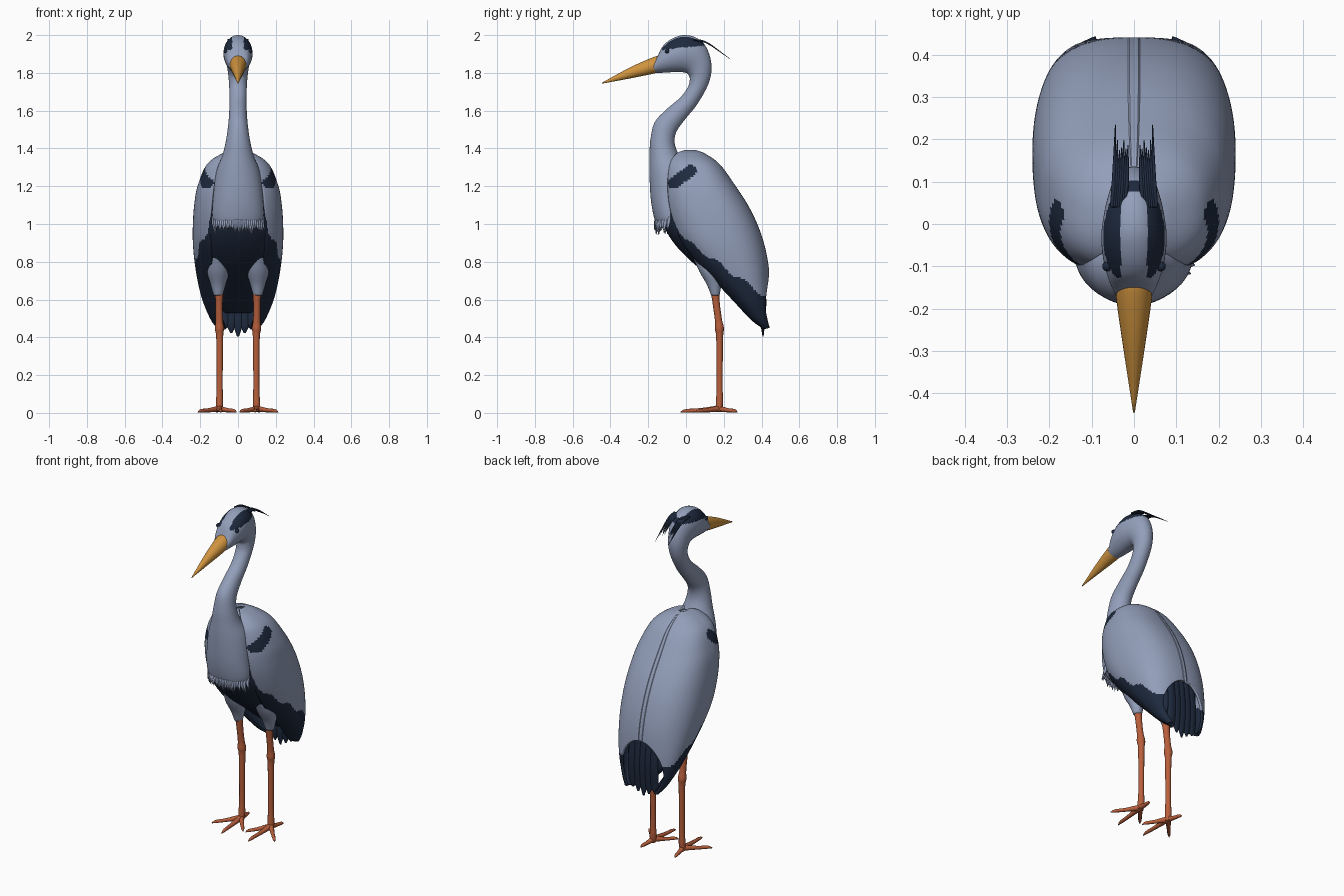
import bpy, bmesh, math, random
from mathutils import Vector

random.seed(4)
if "Cube" in bpy.data.objects:
    bpy.data.objects.remove(bpy.data.objects["Cube"])


def material(name, rgb):
    m = bpy.data.materials.new(name)
    m.use_nodes = True
    m.diffuse_color = (*rgb, 1)
    m.node_tree.nodes["Principled BSDF"].inputs["Base Color"].default_value = (*rgb, 1)
    return m


GREY = material("blue grey plumage", (0.29, 0.345, 0.49))
NAVY = material("dark navy plumage", (0.013, 0.023, 0.048))
YELLOW = material("ochre beak", (0.64, 0.30, 0.05))
ORANGE = material("orange leg", (0.48, 0.115, 0.045))


def spow(v, p):
    return math.copysign(abs(v) ** p, v)


def spline(rows, steps):
    """Smooth interpolation through the section rows."""
    rows = [Vector(r) for r in rows]
    out = []
    for i in range(len(rows) - 1):
        a, b = rows[i], rows[i + 1]
        ta = (b - rows[i - 1]) / 2 if i else b - a
        tb = (rows[i + 2] - a) / 2 if i + 2 < len(rows) else b - a
        for k in range(steps):
            t = k / steps
            out.append(a * (2*t**3 - 3*t**2 + 1) + ta * (t**3 - 2*t**2 + t)
                       + b * (3*t**2 - 2*t**3) + tb * (t**3 - t**2))
    return out + [rows[-1]]


def loft(name, rows, mats, x0=0, n=2, steps=6, sides=48, arc=None, rule=None, mirror=False):
    """Skin sections; each row is front y, z, back y, z and half width."""
    bm = bmesh.new()
    rings = []
    for ya, za, yb, zb, w in spline(rows, steps):
        t0, t1 = arc(za) if arc else (0, 2)
        ring = []
        for k in range(sides + (1 if arc else 0)):
            th = math.pi * (t0 + (t1 - t0) * k / sides)
            c, s = spow(math.cos(th), 2 / n), spow(math.sin(th), 2 / n)
            ring.append(bm.verts.new((x0 + w * s, (ya + yb) / 2 + c * (yb - ya) / 2,
                                      (za + zb) / 2 + c * (zb - za) / 2)))
        rings.append(ring)
    for r, q in zip(rings, rings[1:]):
        for k in range(sides):
            j = (k + 1) % len(r)
            bm.faces.new((r[k], r[j], q[j], q[k]))
    if not arc:
        bm.faces.new(rings[0])
        bm.faces.new(rings[-1])
    bmesh.ops.recalc_face_normals(bm, faces=bm.faces[:])
    for f in bm.faces:
        f.smooth = True
        if rule:
            f.material_index = int(rule(f.calc_center_median()))
    me = bpy.data.meshes.new(name)
    bm.to_mesh(me)
    bm.free()
    for m in mats:
        me.materials.append(m)
    ob = bpy.data.objects.new(name, me)
    bpy.context.collection.objects.link(ob)
    if arc:
        ob.modifiers.new("thickness", "SOLIDIFY").thickness = 0.014
        ob.modifiers["thickness"].offset = 0
    if mirror:
        ob.modifiers.new("mirror", "MIRROR").use_mirror_merge = False
    return ob


def tubes(name, paths, mat, mirror=False, res=4):
    """Tapered strands; each path is a list of x, y, z, radius."""
    cu = bpy.data.curves.new(name, "CURVE")
    cu.dimensions = "3D"
    cu.bevel_depth = 1
    cu.bevel_resolution = res
    cu.use_fill_caps = True
    for path in paths:
        sp = cu.splines.new("POLY")
        pts = spline(path, 4)
        sp.points.add(len(pts) - 1)
        for p, v in zip(sp.points, pts):
            p.co = (v[0], v[1], v[2], 1)
            p.radius = v[3]
        sp.use_smooth = True
    cu.materials.append(mat)
    ob = bpy.data.objects.new(name, cu)
    bpy.context.collection.objects.link(ob)
    if mirror:
        ob.modifiers.new("mirror", "MIRROR").use_mirror_merge = False
    bpy.ops.object.select_all(action="DESELECT")
    ob.select_set(True)
    bpy.context.view_layer.objects.active = ob
    bpy.ops.object.convert(target="MESH")


# Head, neck and breast in one skin, with dark stripes over the brow
def brow(p):
    return (p.z > 1.925 + 0.1 * (p.y + 0.1) and p.y < 0.1
            and p.y > -0.14 and (abs(p.x) > 0.031 or p.y > 0.075))


loft("head_neck_breast", [
    (-0.185, 1.80, -0.15, 1.89, 0.043), (-0.14, 1.80, -0.12, 1.945, 0.06),
    (-0.09, 1.803, -0.07, 1.983, 0.073), (-0.04, 1.805, -0.01, 2.0, 0.077),
    (0, 1.80, 0.055, 1.985, 0.07), (0.015, 1.785, 0.108, 1.935, 0.061),
    (0.02, 1.765, 0.135, 1.84, 0.053), (0.01, 1.725, 0.12, 1.745, 0.047),
    (-0.03, 1.67, 0.06, 1.635, 0.045), (-0.1, 1.61, 0, 1.56, 0.047),
    (-0.165, 1.54, -0.05, 1.49, 0.053), (-0.188, 1.45, -0.06, 1.43, 0.064),
    (-0.193, 1.36, -0.04, 1.37, 0.082), (-0.193, 1.25, 0, 1.3, 0.115),
    (-0.185, 1.12, 0, 1.15, 0.132), (-0.165, 1.02, 0, 1.05, 0.135),
    (-0.14, 0.975, 0, 1.0, 0.11)], [GREY, NAVY], steps=8, sides=72, rule=brow)

# Beak
loft("beak", [(-0.14, 1.805, -0.135, 1.888, 0.042), (-0.19, 1.792, -0.16, 1.888, 0.042),
              (-0.30, 1.77, -0.29, 1.832, 0.025), (-0.445, 1.743, -0.445, 1.748, 0.002)],
     [YELLOW], sides=24)

# Eyes
for s, side in ((1, "left"), (-1, "right")):
    bpy.ops.mesh.primitive_uv_sphere_add(segments=16, ring_count=10, radius=0.012,
                                         location=(s * 0.063, -0.1, 1.915))
    eye = bpy.context.object
    eye.name = side + "_eye"
    eye.data.materials.append(NAVY)
    bpy.ops.object.shade_smooth()

# Crest plumes trailing from the back of the crown
plumes = []
for i in range(7):
    x = 0.014 + 0.005 * i
    reach = random.uniform(0.17, 0.24)
    plumes.append([(x + 0.008, 0.04, 1.975, 0.005), (x + 0.003, 0.11, 1.96, 0.005),
                   (x, reach, 1.96 - 0.7 * (reach - 0.11), 0.001)])
tubes("crest_plumes", plumes, NAVY, mirror=True, res=1)

# Ragged fringe at the foot of the breast
fringe = []
for i in range(27):
    x = -0.13 + 0.01 * i
    y = -0.065 - 0.097 * math.sqrt(1 - (x / 0.136) ** 2)
    fringe.append([(x, y + 0.01, 1.04, 0.008), (x, y, 1.0, 0.009),
                   (x + random.uniform(-0.015, 0.015), y - random.uniform(-0.01, 0.012),
                    random.uniform(0.94, 0.975), 0.001)])
tubes("breast_fringe", fringe, GREY, res=1)

# Inner body, dark below the shoulders
loft("body", [(z_f, z, y_b, z, w) for z, z_f, y_b, w in (
    (1.37, -0.02, 0.05, 0.03), (1.34, -0.07, 0.10, 0.085), (1.28, -0.1, 0.17, 0.145),
    (1.2, -0.12, 0.235, 0.18), (1.1, -0.13, 0.29, 0.2), (1.0, -0.12, 0.34, 0.21),
    (0.9, -0.065, 0.38, 0.21), (0.8, 0.03, 0.405, 0.195), (0.7, 0.155, 0.415, 0.165),
    (0.6, 0.28, 0.42, 0.13), (0.53, 0.37, 0.415, 0.07))],
    [GREY, NAVY], n=2.2, rule=lambda p: p.z < 1.2)


# Folded wings: meet along the back, part above the tail
def wing_arc(z):
    return (0.3 * min(1, (0.75 - z) / 0.2) ** 0.7 if z < 0.75 else -0.01, 0.82)


def wing_colour(p):
    edge = 0.92 - (0.727 if p.y > 0 else 1.7) * p.y + 0.012 * math.sin(45 * p.y)
    dy, dz = -0.085, -0.065
    t = max(0, min(1, ((p.y - 0.025) * dy + (p.z - 1.28) * dz) / (dy * dy + dz * dz)))
    patch = math.hypot(p.y - 0.025 - t * dy, p.z - 1.28 - t * dz) < 0.03
    return p.z < edge or (patch and abs(p.x) > 0.11)


loft("wings", [(y_f, z, y_b, z, w) for z, y_f, y_b, w in (
    (1.385, -0.01, 0.05, 0.02), (1.365, -0.06, 0.10, 0.085), (1.31, -0.1, 0.175, 0.16),
    (1.2, -0.115, 0.255, 0.207), (1.1, -0.11, 0.32, 0.225), (1.0, -0.085, 0.37, 0.232),
    (0.9, -0.04, 0.405, 0.232), (0.8, 0.04, 0.427, 0.223), (0.7, 0.14, 0.437, 0.207),
    (0.6, 0.24, 0.44, 0.182), (0.5, 0.34, 0.442, 0.14), (0.45, 0.41, 0.442, 0.105))],
    [GREY, NAVY], n=2.5, steps=10, sides=60, arc=wing_arc, rule=wing_colour, mirror=True)

# Tail feathers
for i in range(-2, 3):
    end = 0.405 + 0.018 * abs(i)
    loft("tail_feather", [(0.385, 0.8, 0.41, 0.8, 0.02), (0.40, 0.6, 0.425, 0.6, 0.028),
                          (0.395, 0.48, 0.418, 0.48, 0.026), (0.405, end, 0.411, end, 0.006)],
         [NAVY], x0=0.036 * i, sides=16)

# Thighs
loft("thighs", [(0.035, 0.83, 0.24, 0.80, 0.06), (0.07, 0.75, 0.20, 0.74, 0.058),
                (0.11, 0.68, 0.188, 0.68, 0.04), (0.133, 0.622, 0.178, 0.622, 0.024)],
     [GREY], x0=0.105, sides=32, mirror=True)

# Legs with a knobbly joint
tubes("legs", [[(0.1, 0.152, 0.66, 0.024), (0.1, 0.16, 0.58, 0.019), (0.099, 0.172, 0.49, 0.019),
                (0.098, 0.177, 0.445, 0.024), (0.097, 0.178, 0.39, 0.018),
                (0.097, 0.178, 0.15, 0.016), (0.098, 0.177, 0.05, 0.019),
                (0.1, 0.173, 0.008, 0.017)]], ORANGE, mirror=True)

# Feet: three toes forward and one back
toes = []
for tx, ty in ((0.09, -0.03), (0.212, 0.05), (0.008, 0.06), (0.115, 0.272)):
    mx, my = 0.1 + 0.5 * (tx - 0.1), 0.173 + 0.5 * (ty - 0.173)
    toes.append([(0.1, 0.173, 0.022, 0.017), (mx, my, 0.014, 0.011),
                 (mx * 0.3 + tx * 0.7, my * 0.3 + ty * 0.7, 0.011, 0.009),
                 (tx, ty, 0.004, 0.002)])
tubes("feet", toes, ORANGE, mirror=True, res=2)
